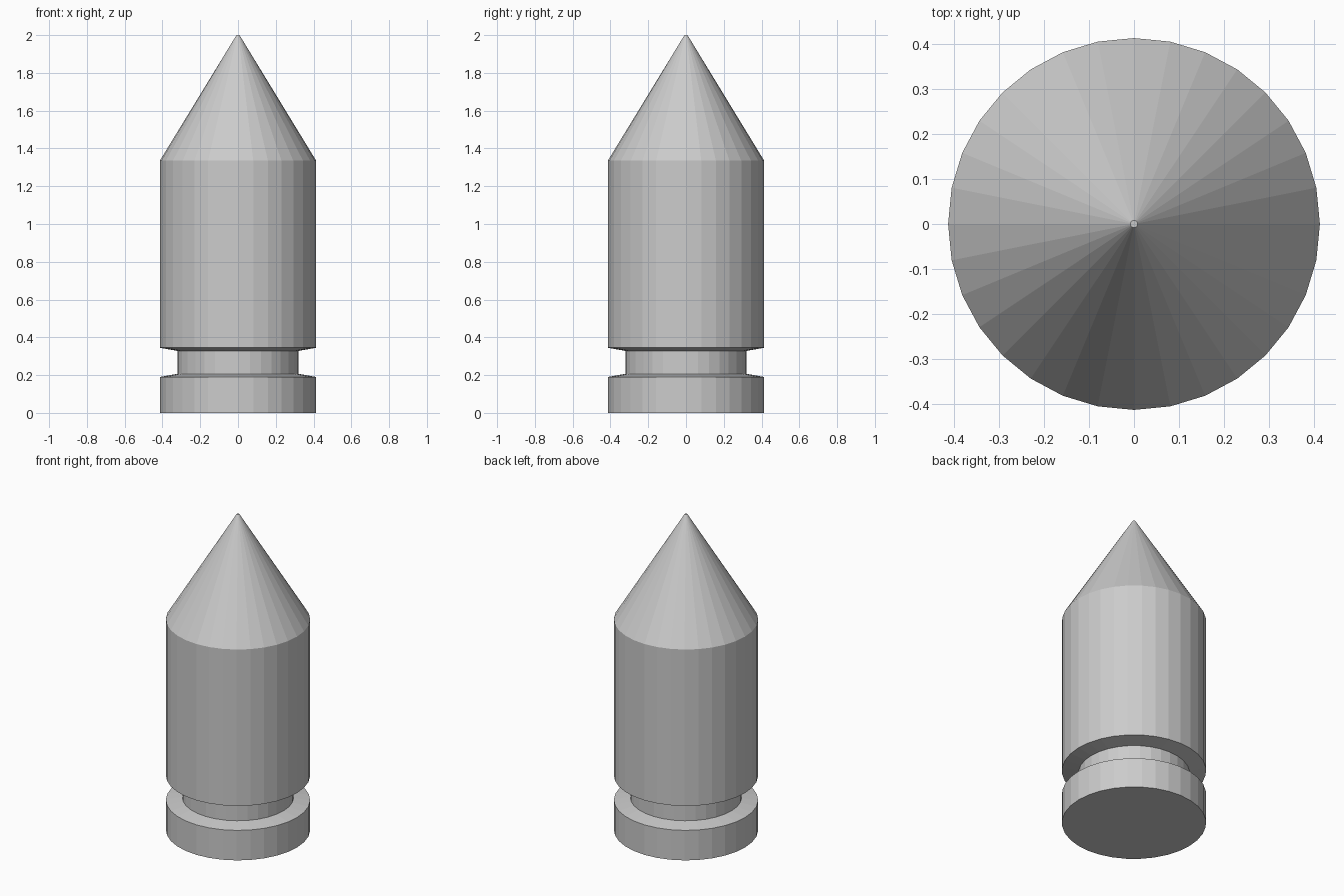
import bpy, bmesh
from math import cos, sin, tau

if "Cube" in bpy.data.objects:
    bpy.data.objects.remove(bpy.data.objects["Cube"])

SIDES = 32

# Half profile (radius, height), from base to tip
PROFILE = [
    (0.414, 0.0), (0.414, 0.19),      # base rim
    (0.32, 0.207), (0.32, 0.328),     # groove
    (0.414, 0.345), (0.414, 1.335),   # cylindrical body
    (0.008, 2.0),                     # conical nose with tiny flat tip
]


def lathe(name, profile, sides):
    bm = bmesh.new()
    rings = [[bm.verts.new((r * cos(tau * i / sides), r * sin(tau * i / sides), z))
              for i in range(sides)] for r, z in profile]
    for low, high in zip(rings, rings[1:]):
        for i in range(sides):
            j = (i + 1) % sides
            bm.faces.new((low[i], low[j], high[j], high[i]))
    # Flat base and tip caps
    bm.faces.new(rings[0][::-1])
    bm.faces.new(rings[-1])
    mesh = bpy.data.meshes.new(name)
    bm.to_mesh(mesh)
    bm.free()
    obj = bpy.data.objects.new(name, mesh)
    bpy.context.collection.objects.link(obj)
    return obj


lathe("grooved_bullet", PROFILE, SIDES)
